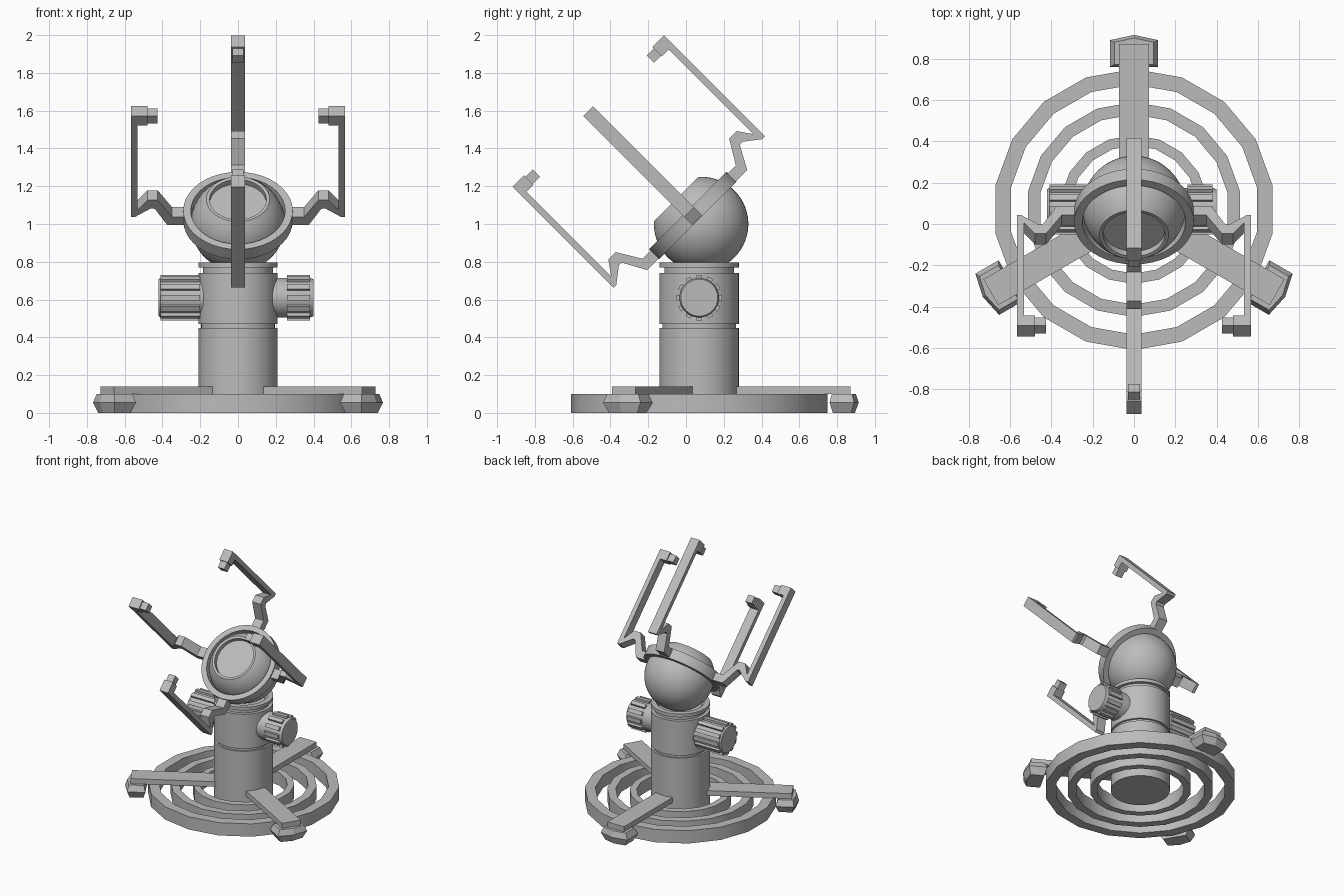
import bpy, bmesh
from math import pi, radians, sin, cos
from mathutils import Matrix, Vector

cube = bpy.data.objects.get("Cube")
if cube:
    bpy.data.objects.remove(cube, do_unlink=True)

grey = bpy.data.materials.new("plain_grey")
grey.use_nodes = True
COLOUR = (0.5, 0.5, 0.5, 1)
grey.diffuse_color = COLOUR
grey.node_tree.nodes["Principled BSDF"].inputs["Base Color"].default_value = COLOUR


def finish(name, bm, matrix=Matrix(), sharp=32):
    """Clean the mesh, mark sharp edges and link it as an object."""
    bmesh.ops.remove_doubles(bm, verts=bm.verts, dist=1e-5)
    bmesh.ops.recalc_face_normals(bm, faces=bm.faces)
    for f in bm.faces:
        f.smooth = True
    for e in bm.edges:
        e.smooth = len(e.link_faces) == 2 and e.calc_face_angle(0) < radians(sharp)
    mesh = bpy.data.meshes.new(name)
    bm.to_mesh(mesh)
    bm.free()
    mesh.materials.append(grey)
    ob = bpy.data.objects.new(name, mesh)
    ob.matrix_world = matrix
    bpy.context.collection.objects.link(ob)
    return ob


def lathe(name, profile, steps, matrix, closed=False):
    """Spin an (r, z) profile round the z axis."""
    bm = bmesh.new()
    vs = [bm.verts.new((r, 0, z)) for r, z in profile]
    es = [bm.edges.new(p) for p in zip(vs, vs[1:])]
    if closed:
        es.append(bm.edges.new((vs[-1], vs[0])))
    bmesh.ops.spin(bm, geom=vs + es, axis=(0, 0, 1), cent=(0, 0, 0),
                   angle=2 * pi, steps=steps)
    return finish(name, bm, matrix)


def add_box(bm, lo, hi, matrix=Matrix()):
    lo, hi = Vector(lo), Vector(hi)
    size = hi - lo
    m = matrix @ Matrix.Translation((lo + hi) / 2) @ Matrix.Diagonal((*size, 1))
    bmesh.ops.create_cube(bm, size=1, matrix=m)


def turn(angle, axis="Z"):
    return Matrix.Rotation(radians(angle), 4, axis)


base = Matrix.Translation((0, 0.07, 0))

# Concentric base rings
for name, outer, inner in (("outer_base_ring", 0.68, 0.605),
                           ("middle_base_ring", 0.52, 0.46),
                           ("inner_base_ring", 0.36, 0.31)):
    lathe(name, [(inner, 0), (outer, 0), (outer, 0.1), (inner, 0.1)], 18,
          base @ turn(90), closed=True)

# Three legs with bevelled feet
foot_outline = [(0.69, -0.115), (0.82, -0.115), (0.845, 0), (0.82, 0.115), (0.69, 0.115)]
for i, side in enumerate(("back", "right", "left")):
    place = base @ turn(90 + 120 * i)
    bm = bmesh.new()
    add_box(bm, (0.16, -0.072, 0.1), (0.8, 0.072, 0.14))
    finish(side + "_leg", bm, place)
    bm = bmesh.new()
    levels = []
    for z, s in ((0, 0.75), (0.055, 1), (0.1, 0.82)):
        levels.append([bm.verts.new((0.76 + (x - 0.76) * s, y * s, z))
                       for x, y in foot_outline])
    bm.faces.new(levels[0])
    bm.faces.new(levels[2])
    for a, b in zip(levels, levels[1:]):
        for k in range(5):
            n = (k + 1) % 5
            bm.faces.new((a[k], a[n], b[n], b[k]))
    finish(side + "_foot", bm, place, sharp=5)

# Column with grooves and a collar
lathe("column", [(0, 0), (0.21, 0), (0.21, 0.45), (0.195, 0.45), (0.195, 0.47),
                 (0.21, 0.47), (0.21, 0.74), (0.185, 0.74), (0.185, 0.77),
                 (0.21, 0.77), (0.21, 0.795), (0.17, 0.795), (0.15, 0.77), (0, 0.77)],
      48, base)


# Ribbed side knobs
def knob(name, direction, start, end, bevel):
    place = base @ Matrix.Translation((0, 0, 0.61)) @ turn(90 * direction, "Y")
    lathe(name, [(0, 0.15), (0.105, 0.15), (0.105, end - bevel),
                 (0.098, end), (0, end)], 32, place)
    bm = bmesh.new()
    for k in range(12):
        add_box(bm, (0.095, -0.015, start), (0.12, 0.015, end - bevel), turn(30 * k))
    finish(name + "_ribs", bm, place)


knob("right_knob", -1, 0.2, 0.42, 0.01)
knob("left_knob", 1, 0.26, 0.4, 0.02)

# Tilted head: ball with a recessed round face
head = Matrix.Translation((0, 0.08, 1.0)) @ turn(45, "X")
R = 0.25
arc = [(R * sin(radians(t)), -R * cos(radians(t))) for t in range(0, 139, 6)]
lathe("ball", arc + [(0.15, 0.184), (0.15, 0.15), (0, 0.15)], 48, head)
lathe("ball_ring", [(0.243, 0.025), (0.29, 0.025), (0.29, 0.1), (0.25, 0.1)],
      40, head, closed=True)

# Four clamp arms, each a cranked strip with a stepped hook
arm_outline = [(0.26, 0.03), (0.375, 0.03), (0.44, 0.15), (0.46, 0.155),
               (0.545, 0.09), (0.567, 0.09), (0.567, 0.845), (0.48, 0.845),
               (0.48, 0.775), (0.533, 0.775), (0.533, 0.14), (0.48, 0.215),
               (0.425, 0.215), (0.35, 0.09), (0.26, 0.09)]
HALF = 0.037
for i, side in enumerate(("left", "upper", "right", "lower")):
    bm = bmesh.new()
    face = bm.faces.new([bm.verts.new((r, -HALF, a)) for r, a in arm_outline])
    out = bmesh.ops.extrude_face_region(bm, geom=[face])
    bmesh.ops.translate(bm, vec=(0, 2 * HALF, 0),
                        verts=[v for v in out["geom"] if isinstance(v, bmesh.types.BMVert)])
    bmesh.ops.triangulate(bm, faces=[f for f in bm.faces if len(f.verts) > 4])
    add_box(bm, (0.427, -0.028, 0.78), (0.485, 0.028, 0.835))
    finish(side + "_clamp_arm", bm, head @ turn(90 * i), sharp=10)
